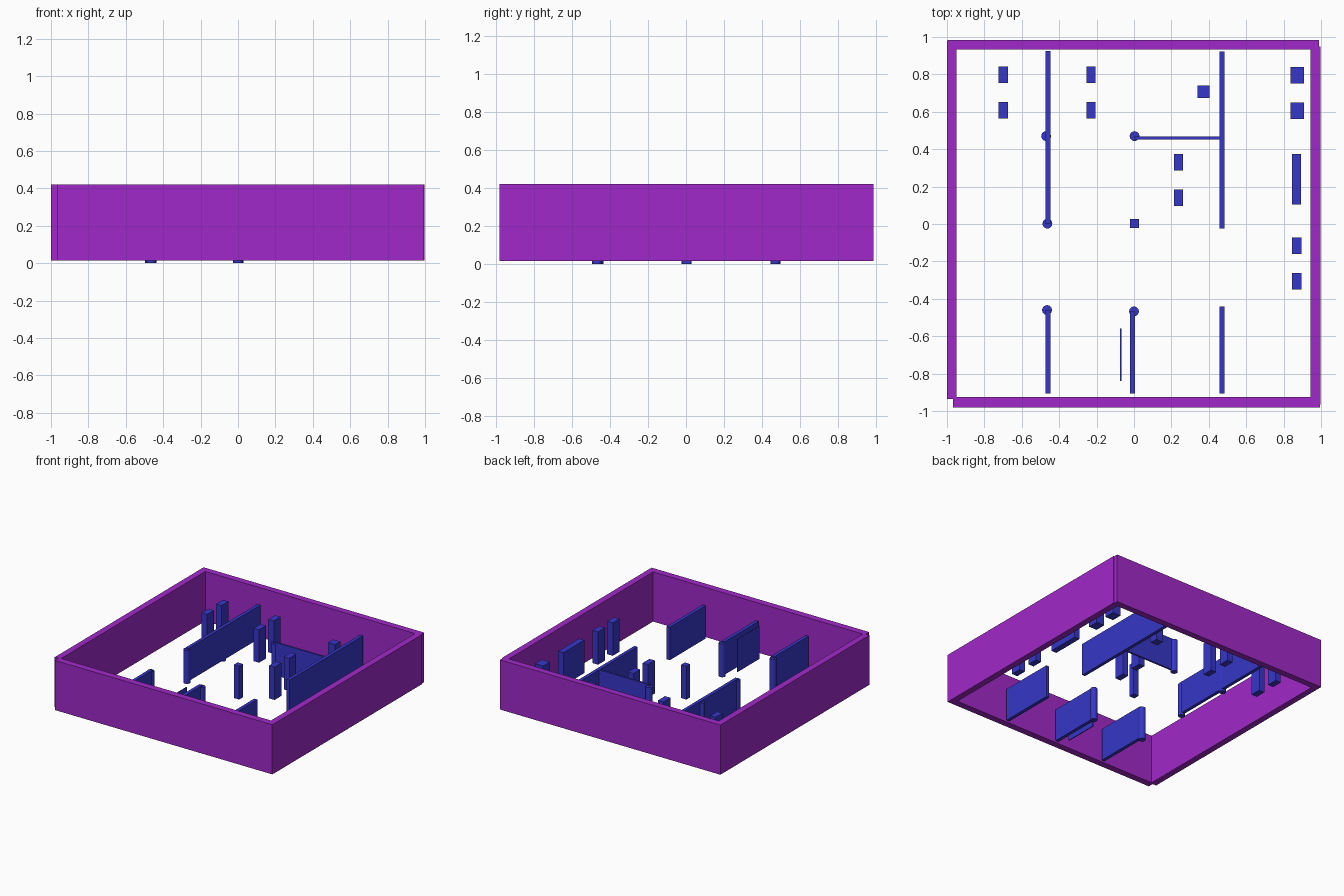
import bpy

if "Cube" in bpy.data.objects:
    bpy.data.objects.remove(bpy.data.objects["Cube"])


def material(name, color):
    m = bpy.data.materials.new(name)
    m.diffuse_color = color
    m.use_nodes = True
    m.node_tree.nodes["Principled BSDF"].inputs["Base Color"].default_value = m.diffuse_color
    return m


PURPLE = material("purple", (0.35, 0.022, 0.58, 1))
BLUE = material("blue", (0.038, 0.038, 0.58, 1))
BASE, TOP = 0.015, 0.283


def box(name, x0, x1, y0, y1, z0=BASE, z1=TOP, mat=BLUE):
    bpy.ops.mesh.primitive_cube_add(
        size=1, location=((x0 + x1) / 2, (y0 + y1) / 2, (z0 + z1) / 2))
    o = bpy.context.object
    o.name = name
    o.scale = (x1 - x0, y1 - y0, z1 - z0)
    bpy.ops.object.transform_apply(location=False, rotation=False, scale=True)
    o.data.materials.append(mat)
    return o


def block(name, x, y, w, d, z0=BASE, z1=TOP):
    return box(name, x - w / 2, x + w / 2, y - d / 2, y + d / 2, z0, z1)


def round_column(name, x, y):
    bpy.ops.mesh.primitive_cylinder_add(
        vertices=32, radius=0.026, depth=0.272, location=(x, y, 0.136))
    o = bpy.context.object
    o.name = name
    o.data.materials.append(BLUE)
    bpy.ops.object.shade_smooth_by_angle()


# Outer walls, slightly overlapping at the corners
for name, x0, x1, y0, y1 in [
        ("outer_wall_left", -1.0, -0.948, -0.935, 0.982),
        ("outer_wall_front", -0.967, 0.995, -0.98, -0.925),
        ("outer_wall_right", 0.945, 0.997, -0.965, 0.95),
        ("outer_wall_back", -0.995, 0.99, 0.932, 0.985)]:
    box(name, x0, x1, y0, y1, 0.015, 0.42, PURPLE)

# Inner partition walls
for name, x0, x1, y0, y1 in [
        ("partition_back_left", -0.473, -0.446, 0.0, 0.925),
        ("partition_back_right", 0.457, 0.484, -0.025, 0.922),
        ("partition_front_left", -0.473, -0.446, -0.905, -0.46),
        ("partition_front_middle", -0.022, 0.006, -0.905, -0.468),
        ("partition_front_right", 0.456, 0.484, -0.905, -0.442),
        ("partition_cross", 0.0, 0.46, 0.453, 0.468),
        ("thin_panel", -0.074, -0.067, -0.84, -0.56)]:
    box(name, x0, x1, y0, y1)

# Round columns standing on the ground
for i, (x, y) in enumerate([(-0.47, 0.47), (0.003, 0.47), (-0.463, 0.002),
                            (-0.465, -0.46), (0.0, -0.467)]):
    round_column(f"round_column_{i + 1}", x, y)

# Square column in the centre
block("square_column", 0.002, 0.002, 0.048, 0.048, 0.0, 0.272)

# Paired posts
for i, (x, y, w) in enumerate([(-0.70, 0.703, 0.05), (-0.23, 0.703, 0.05),
                               (0.238, 0.235, 0.05), (0.87, -0.212, 0.05),
                               (0.872, 0.70, 0.073)]):
    for side, s in (("back", 1), ("front", -1)):
        block(f"post_{i + 1}_{side}", x, y + s * 0.095, w, 0.088)

# Single post and the long pier by the right wall
block("single_post", 0.372, 0.708, 0.065, 0.066)
box("long_pier", 0.845, 0.893, 0.103, 0.373)
